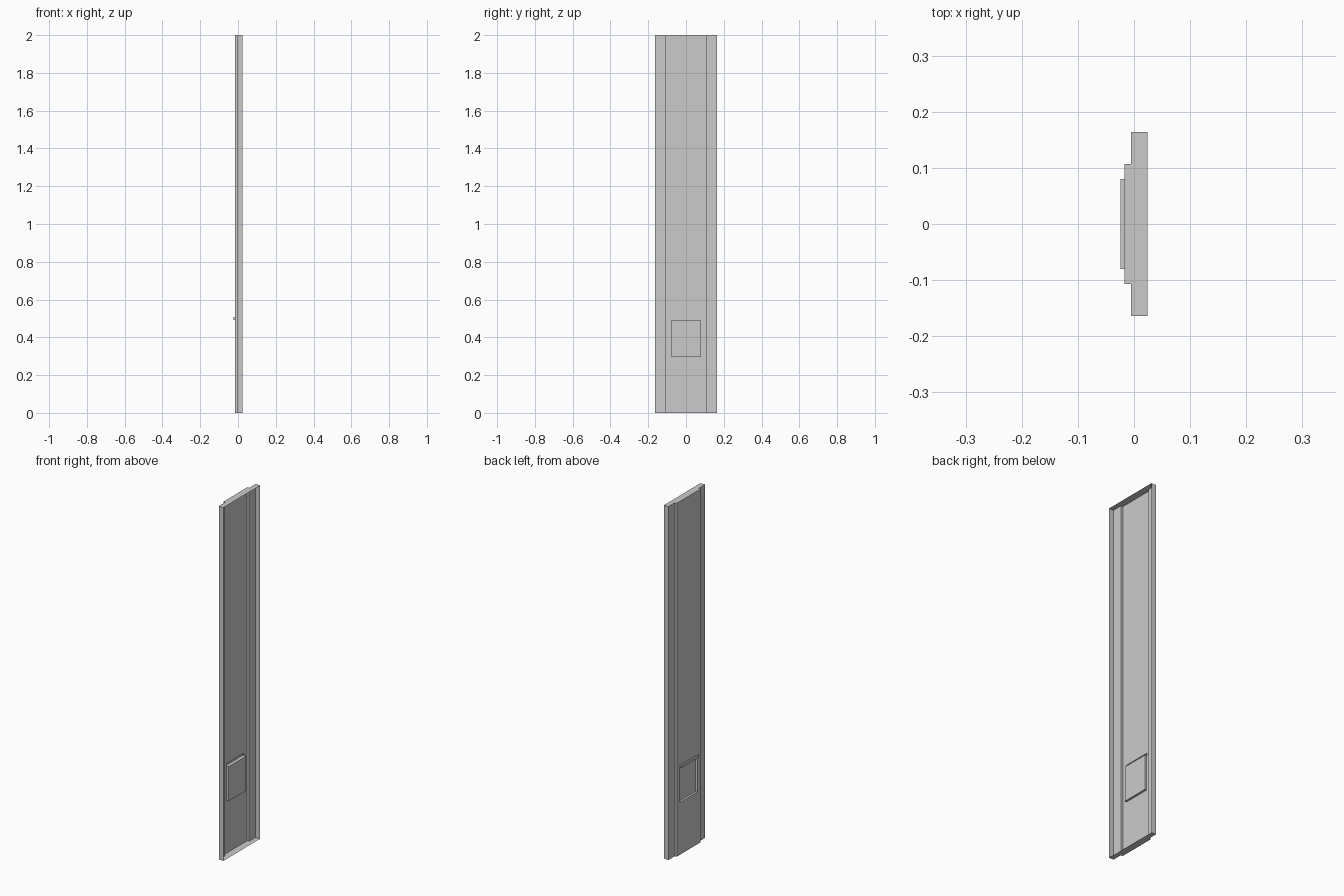
import bpy, bmesh
from math import radians

if "Cube" in bpy.data.objects:
    bpy.data.objects.remove(bpy.data.objects["Cube"])

RIM = 0.024       # open rear edge of the folded sheet
FLANGE = -0.005   # flat side strips
FACE = -0.017     # raised centre face
LIP = -0.024      # pull lip above the pocket
POCKET = -0.005   # floor of the pressed-in pocket

half = [0.077, 0.08, 0.107, 0.164]
ys = [-v for v in reversed(half)] + half
zs = [0.0, 0.296, 0.492, 0.507, 2.0]


def depth(y, z):
    """Sheet position (x) at a point of the panel."""
    a = abs(y)
    if a > 0.164 or not 0 < z < 2:
        return RIM
    if a > 0.107:
        return FLANGE
    if a < 0.08 and 0.492 < z < 0.507:
        return LIP
    if a < 0.077 and 0.296 < z < 0.492:
        return POCKET
    return FACE


def mids(vals):
    ext = [vals[0] - 0.1] + vals + [vals[-1] + 0.1]
    return [(a + b) / 2 for a, b in zip(ext, ext[1:])]


bm = bmesh.new()


def quad(*pts):
    bm.faces.new([bm.verts.new(p) for p in pts])


ym, zm = mids(ys), mids(zs)

# Flat areas of the pressed sheet
for y0, y1, y in zip(ys, ys[1:], ym[1:]):
    for z0, z1, z in zip(zs, zs[1:], zm[1:]):
        x = depth(y, z)
        quad((x, y0, z0), (x, y0, z1), (x, y1, z1), (x, y1, z0))

# Vertical folds: side walls, centre steps, pocket and lip sides
for i, y in enumerate(ys):
    for z0, z1, z in zip(zs, zs[1:], zm[1:]):
        a, b = depth(ym[i], z), depth(ym[i + 1], z)
        if a != b:
            quad((a, y, z0), (a, y, z1), (b, y, z1), (b, y, z0))

# Horizontal folds: end walls, pocket and lip top and bottom
for j, z in enumerate(zs):
    for y0, y1, y in zip(ys, ys[1:], ym[1:]):
        a, b = depth(y, zm[j]), depth(y, zm[j + 1])
        if a != b:
            quad((a, y0, z), (b, y0, z), (b, y1, z), (a, y1, z))

bmesh.ops.remove_doubles(bm, verts=bm.verts, dist=1e-5)
bmesh.ops.recalc_face_normals(bm, faces=bm.faces)
bm.normal_update()
# Outside of the sheet faces -x
if sum(f.normal.x * f.calc_area() for f in bm.faces) > 0:
    bmesh.ops.reverse_faces(bm, faces=bm.faces)
bmesh.ops.dissolve_limit(bm, angle_limit=radians(1), verts=bm.verts, edges=bm.edges)

me = bpy.data.meshes.new("pressed_door_panel")
bm.to_mesh(me)
bm.free()
bpy.context.collection.objects.link(bpy.data.objects.new("pressed_door_panel", me))
